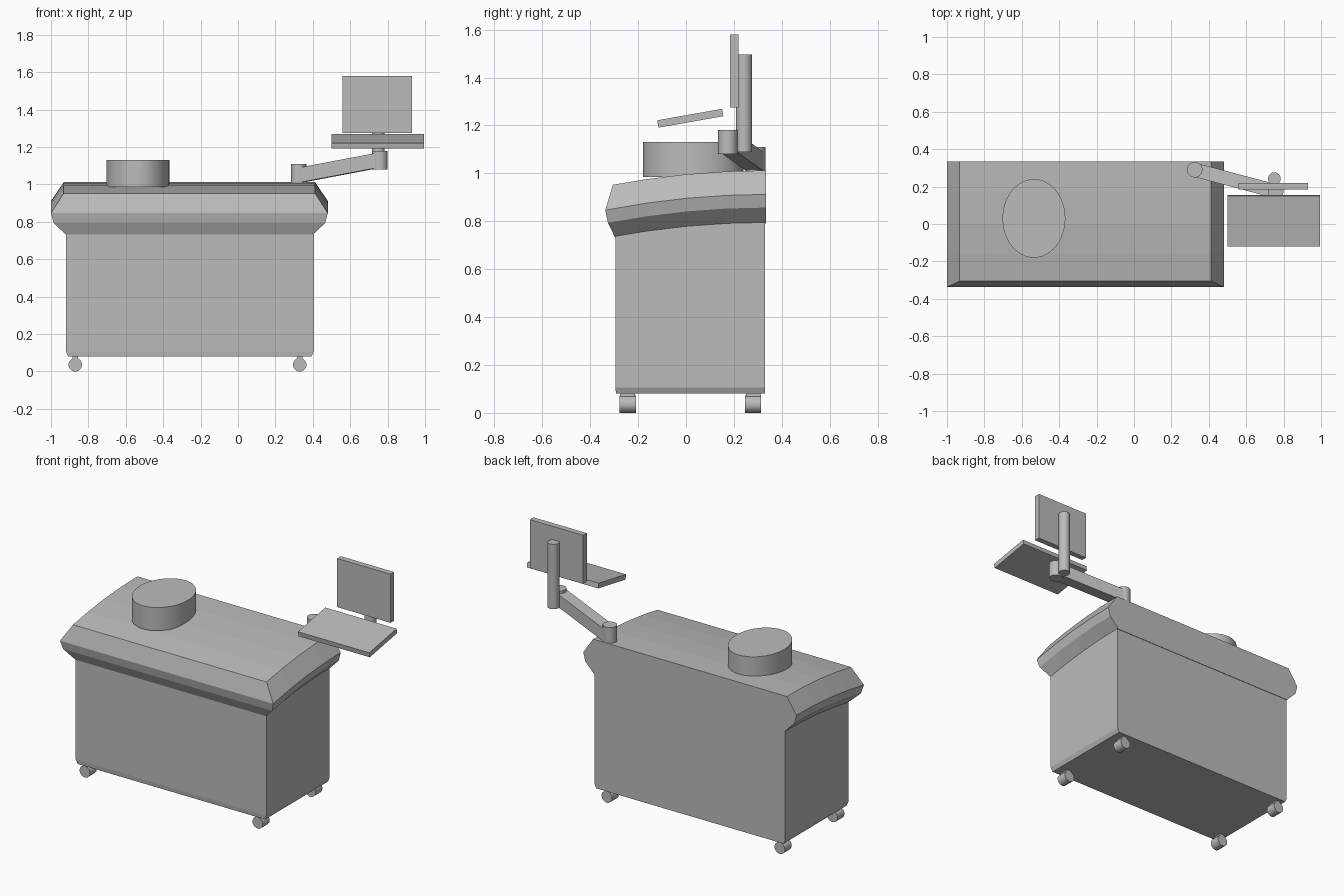
import bpy, bmesh, math
from mathutils import Vector, Matrix

cube = bpy.data.objects.get("Cube")
if cube:
    bpy.data.objects.remove(cube)

GREY = (0.5, 0.5, 0.5, 1)
mat = bpy.data.materials.new("plain grey")
mat.use_nodes = True
mat.diffuse_color = GREY
mat.node_tree.nodes["Principled BSDF"].inputs["Base Color"].default_value = GREY


def finish(name, bm, smooth=False):
    bmesh.ops.recalc_face_normals(bm, faces=bm.faces)
    mesh = bpy.data.meshes.new(name)
    bm.to_mesh(mesh)
    bm.free()
    mesh.materials.append(mat)
    obj = bpy.data.objects.new(name, mesh)
    bpy.context.collection.objects.link(obj)
    if smooth:
        bpy.ops.object.select_all(action="DESELECT")
        obj.select_set(True)
        bpy.context.view_layer.objects.active = obj
        bpy.ops.object.shade_smooth_by_angle(angle=math.radians(35))
    return obj


def box(name, center, size, rot=Matrix.Identity(4)):
    bm = bmesh.new()
    m = Matrix.Translation(center) @ rot @ Matrix.Diagonal((*size, 1))
    bmesh.ops.create_cube(bm, size=1, matrix=m)
    return finish(name, bm)


def cylinder(name, a, b, radius, stretch=1, segments=32):
    """Cylinder from a to b; stretch widens it along its local y."""
    a, b = Vector(a), Vector(b)
    axis = b - a
    turn = Vector((0, 0, 1)).rotation_difference(axis).to_matrix().to_4x4()
    m = Matrix.Translation((a + b) / 2) @ turn @ Matrix.Diagonal((1, stretch, 1, 1))
    bm = bmesh.new()
    bmesh.ops.create_cone(bm, cap_ends=True, segments=segments, radius1=radius,
                          radius2=radius, depth=axis.length, matrix=m)
    return finish(name, bm, True)


# Cabinet, drawn in slightly at the foot
LEFT, RIGHT, FRONT, BACK = 0.405, -0.92, -0.295, 0.33
bm = bmesh.new()
rings = []
for z, dx, dy in ((0.08, 0.012, 0.003), (0.107, 0, 0), (0.80, 0, 0)):
    rings.append([bm.verts.new((x, y, z)) for x, y in (
        (RIGHT + dx, FRONT + dy), (LEFT - dx, FRONT + dy),
        (LEFT - dx, BACK), (RIGHT + dx, BACK))])
for low, high in zip(rings, rings[1:]):
    for i in range(4):
        j = (i + 1) % 4
        bm.faces.new((low[i], low[j], high[j], high[i]))
bm.faces.new(rings[0])
bm.faces.new(rings[-1])
finish("cabinet", bm)

# Worktop: cross-sections lofted front to back along a shallow arch
MID, HALF, TOP_FRONT, TOP_BACK = -0.26, 0.74, -0.337, 0.333
layers = ((1.012, 0.068, 0.032), (0.912, 0, 0), (0.857, 0.014, 0.011), (0.79, 0.08, 0.041))


def arch(y):
    return -0.06 * ((TOP_BACK - y) / 0.64) ** 2


bm = bmesh.new()
sections = []
for station in (TOP_FRONT, -0.16, 0.0, 0.17, TOP_BACK):
    sides = []
    for sign in (-1, 1):
        column = []
        for z, inset_x, inset_y in layers:
            y = station + (inset_y if station == TOP_FRONT else 0)
            column.append(bm.verts.new((MID + sign * (HALF - inset_x), y, z + arch(y))))
        sides.append(column)
    sections.append(sides[0] + sides[1][::-1])
for near, far in zip(sections, sections[1:]):
    for i in range(8):
        j = (i + 1) % 8
        bm.faces.new((near[i], near[j], far[j], far[i]))
for end in (sections[0], sections[-1]):
    for i in range(3):
        bm.faces.new((end[i], end[i + 1], end[6 - i], end[7 - i]))
finish("worktop", bm)

# Oval drum on the worktop
cylinder("drum", (-0.535, 0.03, 0.985), (-0.535, 0.03, 1.13), 0.168, 1.25, 48)

# Casters
for side, x in (("right", -0.87), ("left", 0.33)):
    for end, y in (("front", -0.243), ("back", 0.28)):
        cylinder(f"{side}_{end}_caster", (x, y - 0.034, 0.036), (x, y + 0.034, 0.036), 0.036)
        box(f"{side}_{end}_caster_stem", (x, y, 0.067), (0.03, 0.06, 0.034))

# Swing arm: two pivots joined by a sloping bar with upright ends
cylinder("arm_base_pivot", (0.325, 0.29, 1.0), (0.325, 0.29, 1.11), 0.041)
cylinder("arm_end_pivot", (0.758, 0.175, 1.08), (0.758, 0.175, 1.18), 0.041)
start, stop = Vector((0.335, 0.287, 1.05)), Vector((0.758, 0.175, 1.13))
side = Vector((start.y - stop.y, stop.x - start.x, 0)).normalized() * 0.037
up = Vector((0, 0, 0.04))
bm = bmesh.new()
ends = [[bm.verts.new(p + s * side + u * up) for s, u in ((-1, -1), (1, -1), (1, 1), (-1, 1))]
        for p in (start, stop)]
bm.faces.new(ends[0])
bm.faces.new(ends[1])
for i in range(4):
    j = (i + 1) % 4
    bm.faces.new((ends[0][i], ends[0][j], ends[1][j], ends[1][i]))
finish("swing_arm", bm)

# Screen on its pole, with the tilted keyboard tray in front
cylinder("screen_pole", (0.75, 0.242, 1.09), (0.75, 0.242, 1.497), 0.034)
box("screen", (0.745, 0.202, 1.428), (0.37, 0.036, 0.305))
box("keyboard_tray", (0.748, 0.018, 1.23), (0.495, 0.275, 0.031),
    Matrix.Rotation(math.radians(10), 4, "X"))
